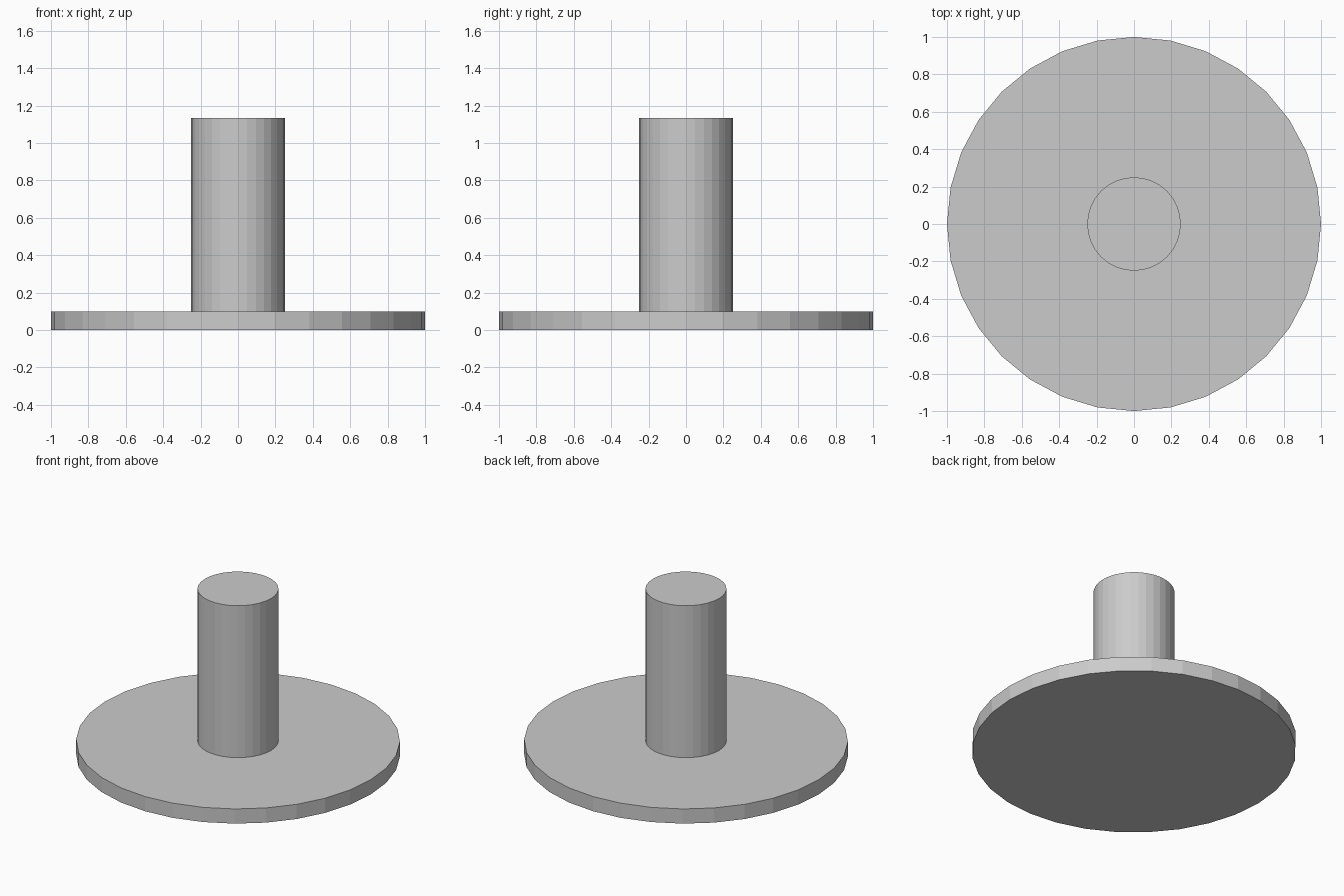
import bpy

if "Cube" in bpy.data.objects:
    bpy.data.objects.remove(bpy.data.objects["Cube"])


def cylinder(name, radius, z0, z1, sides=32):
    bpy.ops.mesh.primitive_cylinder_add(
        vertices=sides, radius=radius, depth=z1 - z0,
        location=(0, 0, (z0 + z1) / 2))
    obj = bpy.context.object
    obj.name = name
    return obj


# Thin round base plate
cylinder("base_disc", 1.0, 0.0, 0.10)

# Upright post standing on the plate
cylinder("post", 0.25, 0.10, 1.135)
